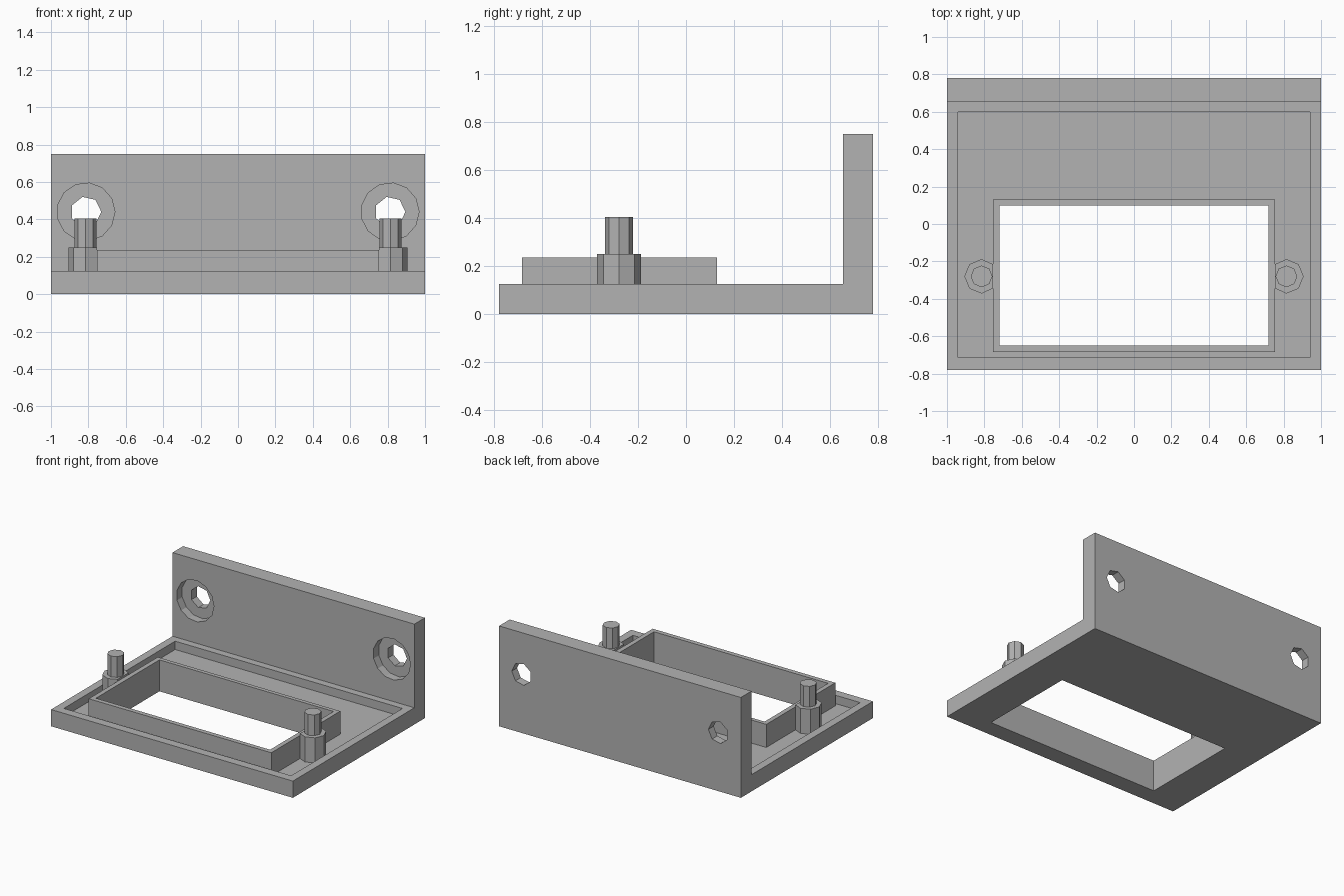
import bpy
import bmesh
from math import cos, sin, tau
from mathutils import Vector

old = bpy.data.objects.get("Cube")
if old:
    bpy.data.objects.remove(old, do_unlink=True)

grey = bpy.data.materials.new("plain grey")
grey.use_nodes = True
colour = (0.45, 0.45, 0.45, 1)
grey.diffuse_color = colour
grey.node_tree.nodes["Principled BSDF"].inputs["Base Color"].default_value = colour


def extrude(name, outline, direction):
    """Extrude a flat outline of 3D points into a solid."""
    bm = bmesh.new()
    face = bm.faces.new([bm.verts.new(p) for p in outline])
    moved = bmesh.ops.extrude_face_region(bm, geom=[face], use_keep_orig=True)["geom"]
    verts = [v for v in moved if isinstance(v, bmesh.types.BMVert)]
    bmesh.ops.translate(bm, verts=verts, vec=Vector(direction))
    bmesh.ops.recalc_face_normals(bm, faces=bm.faces[:])
    mesh = bpy.data.meshes.new(name)
    bm.to_mesh(mesh)
    bm.free()
    mesh.materials.append(grey)
    obj = bpy.data.objects.new(name, mesh)
    bpy.context.collection.objects.link(obj)
    return obj


def box(name, x, y0, y1, z0, z1):
    outline = [(-x, y0, z0), (x, y0, z0), (x, y1, z0), (-x, y1, z0)]
    return extrude(name, outline, (0, 0, z1 - z0))


def ring(radius, sides):
    return [(radius * cos(tau * i / sides), radius * sin(tau * i / sides))
            for i in range(sides)]


def cut(target, cutter):
    """Subtract the cutter from the target and discard it."""
    mod = target.modifiers.new("cut", "BOOLEAN")
    mod.operation = "DIFFERENCE"
    mod.solver = "EXACT"
    mod.object = cutter
    cutter.hide_render = True
    bpy.context.view_layer.objects.active = target
    bpy.ops.object.modifier_apply(modifier=mod.name)
    bpy.data.objects.remove(cutter, do_unlink=True)


BACK, WALL, TOP, FLOOR = 0.78, 0.655, 0.125, 0.0625
HOLE_X, HOLE_Z = 0.813, 0.44
POST_X, POST_Y = 0.815, -0.28
FRAME_X = 0.755

# L-shaped bracket: base plate and upright back wall
profile = [(-BACK, 0), (BACK, 0), (BACK, 0.75), (WALL, 0.75), (WALL, TOP), (-BACK, TOP)]
bracket = extrude("bracket", [(-1, y, z) for y, z in profile], (2, 0, 0))

# Shallow tray and window through the base
cut(bracket, box("tray_cutter", 0.94, -0.715, 0.60, FLOOR, 0.2))
cut(bracket, box("window_cutter", 0.72, -0.65, 0.10, -0.1, 0.3))

# Screw holes with counterbores on the front of the wall
for side in (-1, 1):
    for radius, sides, start, depth in ((0.155, 13, 0.6, 0.1175), (0.082, 7, 0.6, 0.3)):
        outline = [(side * HOLE_X + x, start, HOLE_Z + z) for x, z in ring(radius, sides)]
        cut(bracket, extrude("hole_cutter", outline, (0, depth, 0)))

# Raised rim around the window
rim = box("window_rim", FRAME_X, -0.685, 0.13, FLOOR, 0.235)
cut(rim, box("rim_cutter", 0.72, -0.65, 0.10, 0, 0.3))

# Stepped mounting posts, trimmed flush with the rim
for side, label in ((-1, "right"), (1, "left")):
    for part, radius, z0, z1 in (("post_foot", 0.092, FLOOR, 0.25),
                                 ("post_pin", 0.058, 0.25, 0.405)):
        outline = [(side * max(POST_X + x, FRAME_X), POST_Y + y, z0)
                   for x, y in ring(radius, 8)]
        extrude(f"{label}_{part}", outline, (0, 0, z1 - z0))
